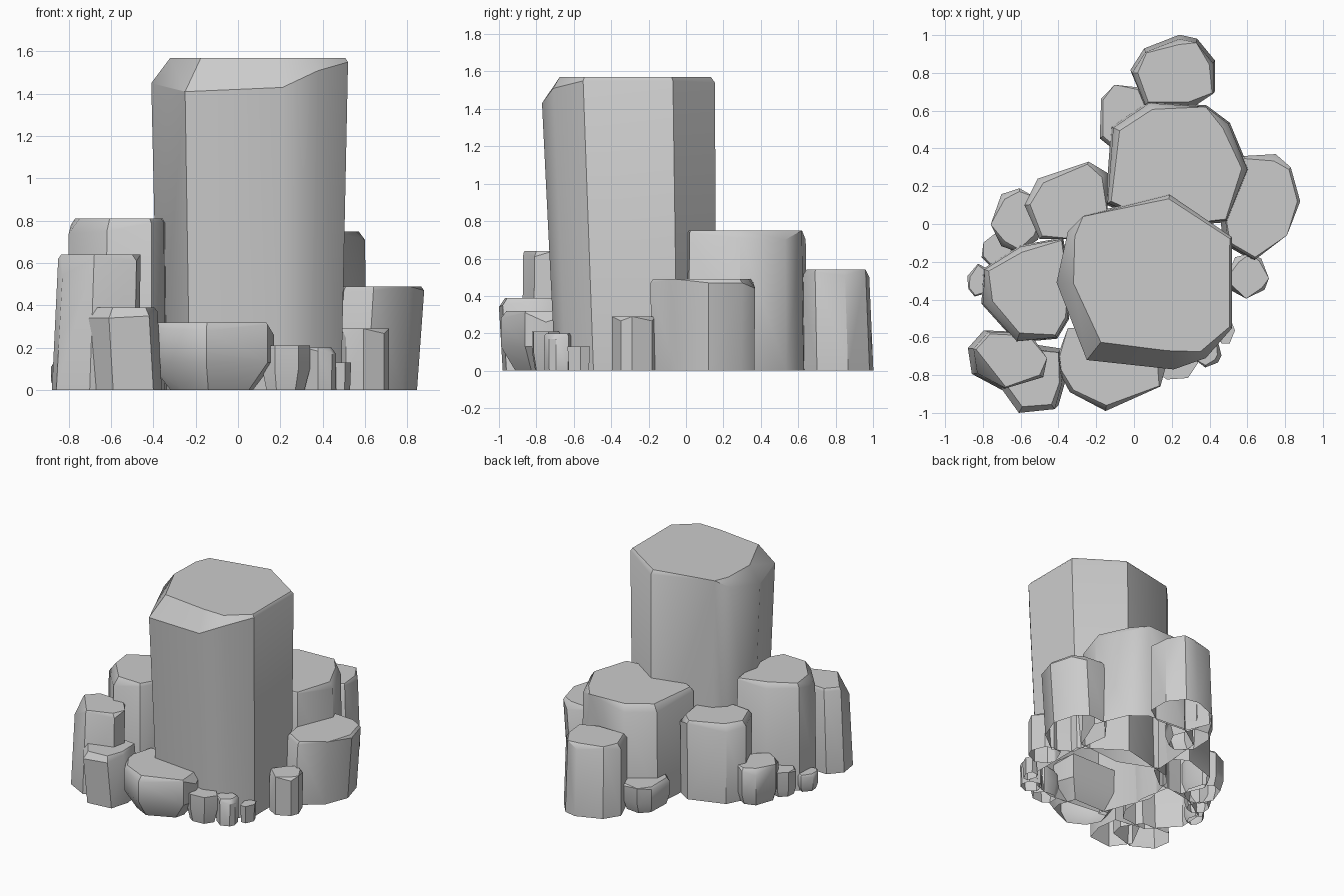
import bpy, bmesh, math, random
from mathutils import Vector

if "Cube" in bpy.data.objects:
    bpy.data.objects.remove(bpy.data.objects["Cube"])

random.seed(4)


def column(name, height, outline, base=1.0, foot=0.0, shift=(0, 0)):
    """Rock column, open underneath. outline = (x, y, corner drop);
    base = footprint scale, shift = footprint offset."""
    n = len(outline)
    c = Vector((sum(p[0] for p in outline) / n, sum(p[1] for p in outline) / n))
    bm = bmesh.new()
    for x, y, drop in outline:
        p = Vector((x, y))
        bm.verts.new((x, y, height - drop))
        # chipped corner: a second point on the flat top, further in
        if drop:
            q = p + (c - p).normalized() * drop * 0.75
            bm.verts.new((q.x, q.y, height))
        if foot:
            bm.verts.new((x, y, foot))
        b = c + (p - c) * base + Vector(shift)
        bm.verts.new((b.x, b.y, 0))
    hull = bmesh.ops.convex_hull(bm, input=bm.verts[:])
    loose = {g for g in hull["geom_interior"] + hull["geom_unused"]
             if isinstance(g, bmesh.types.BMVert)}
    bmesh.ops.delete(bm, geom=list(loose), context='VERTS')
    bmesh.ops.dissolve_limit(bm, angle_limit=math.radians(2),
                             verts=bm.verts[:], edges=bm.edges[:])
    bmesh.ops.recalc_face_normals(bm, faces=bm.faces[:])
    # hollow underside
    floor = [f for f in bm.faces if all(v.co.z < 1e-4 for v in f.verts)]
    bmesh.ops.delete(bm, geom=floor, context='FACES')
    me = bpy.data.meshes.new(name)
    bm.to_mesh(me)
    bm.free()
    ob = bpy.data.objects.new(name, me)
    bpy.context.collection.objects.link(ob)
    bpy.ops.object.select_all(action='DESELECT')
    ob.select_set(True)
    bpy.context.view_layer.objects.active = ob
    bpy.ops.object.shade_smooth_by_angle(angle=math.radians(35))


def stub(name, x, y, rx, ry, height, sides=7, base=0.9, foot=0.0):
    """Small rock with an irregular polygon outline."""
    pts = []
    for i in range(sides):
        a = 2 * math.pi * (i + random.uniform(-0.25, 0.25)) / sides
        drop = height * random.choice((0, 0.08, 0.15))
        pts.append((x + rx * math.cos(a), y + ry * math.sin(a), drop))
    column(name, height, pts, base, foot)


# tall central column
column("main_column", 1.57, [
    (-.35, -.04, .06), (-.27, .04, 0), (.19, .155, .03), (.52, -.07, .02),
    (.52, -.55, .02), (.38, -.71, .06), (.21, -.77, .14), (-.25, -.72, .16),
    (-.41, -.31, .12)], base=.93, shift=(0, .04))

# medium columns behind and to the right
column("back_column", .75, [
    (-.14, .11, .03), (-.11, .51, .05), (.08, .64, .05), (.38, .62, 0),
    (.5, .53, .05), (.6, .29, .04), (.49, .02, .01), (.15, -.01, 0)], base=1.03)
column("far_back_column", .54, [
    (-.01, .8, .04), (.06, .91, .01), (.24, .98, .04), (.33, .96, 0),
    (.42, .85, .03), (.42, .69, .01), (.3, .61, .05), (.06, .63, .03)],
    base=1.04, shift=(0, .015))
column("right_column", .49, [
    (.58, .36, .02), (.75, .37, .05), (.83, .3, .02), (.88, .12, .02),
    (.81, -.06, 0), (.64, -.19, .02), (.5, -.11, .02), (.46, .2, 0)],
    base=.98, shift=(-.03, 0))

# left cluster
column("left_column", .81, [
    (-.79, -.24, .03), (-.6, -.12, .04), (-.38, -.08, .01), (-.34, -.3, .02),
    (-.35, -.5, .02), (-.41, -.6, .02), (-.62, -.62, .06), (-.8, -.42, .07)],
    base=1.03)
column("left_back_column", .6, [
    (-.51, .24, .05), (-.24, .33, .02), (-.14, .27, .05), (-.14, .05, 0),
    (-.3, -.08, 0), (-.5, -.08, .03), (-.58, .1, .04)], base=.98)

# front cluster
column("front_left_column", .64, [
    (-.85, -.66, .02), (-.77, -.57, .02), (-.55, -.58, .02), (-.46, -.71, 0),
    (-.48, -.81, .03), (-.68, -.87, .01), (-.83, -.79, .1)],
    base=1.05, shift=(-.02, 0))
column("front_left_block", .39, [
    (-.71, -.86, .05), (-.61, -1, .05), (-.42, -.98, .04), (-.38, -.84, .02),
    (-.4, -.68, 0), (-.6, -.65, .02)], base=1.0, shift=(.02, .02))
column("front_block", .32, [
    (-.42, -.74, .02), (-.34, -.89, .03), (-.15, -.99, .04), (.14, -.86, .01),
    (.17, -.75, .06), (.1, -.55, 0), (-.35, -.55, 0)], base=.66, foot=.13)

# small stubs around the foot: x, y, rx, ry, height, sides, base, foot
for name, *dims in (
        ("right_stub", .6, -.275, .115, .12, .29, 8, 1.0),
        ("back_left_stub", -.05, .55, .15, .2, .2, 7, .85, .08),
        ("left_stub", -.62, .02, .14, .17, .28, 8, .85, .08),
        ("left_stub_low", -.72, -.15, .09, .1, .19, 7, .85, .05),
        ("left_pebble", -.82, -.3, .065, .09, .13, 7, .8, .04),
        ("front_stub", .22, -.74, .12, .09, .21, 7, .8, .1),
        ("front_stub_right", .385, -.68, .08, .08, .2, 7, .95),
        ("front_pebble", .485, -.57, .05, .07, .13, 6, .9)):
    stub(name, *dims)
